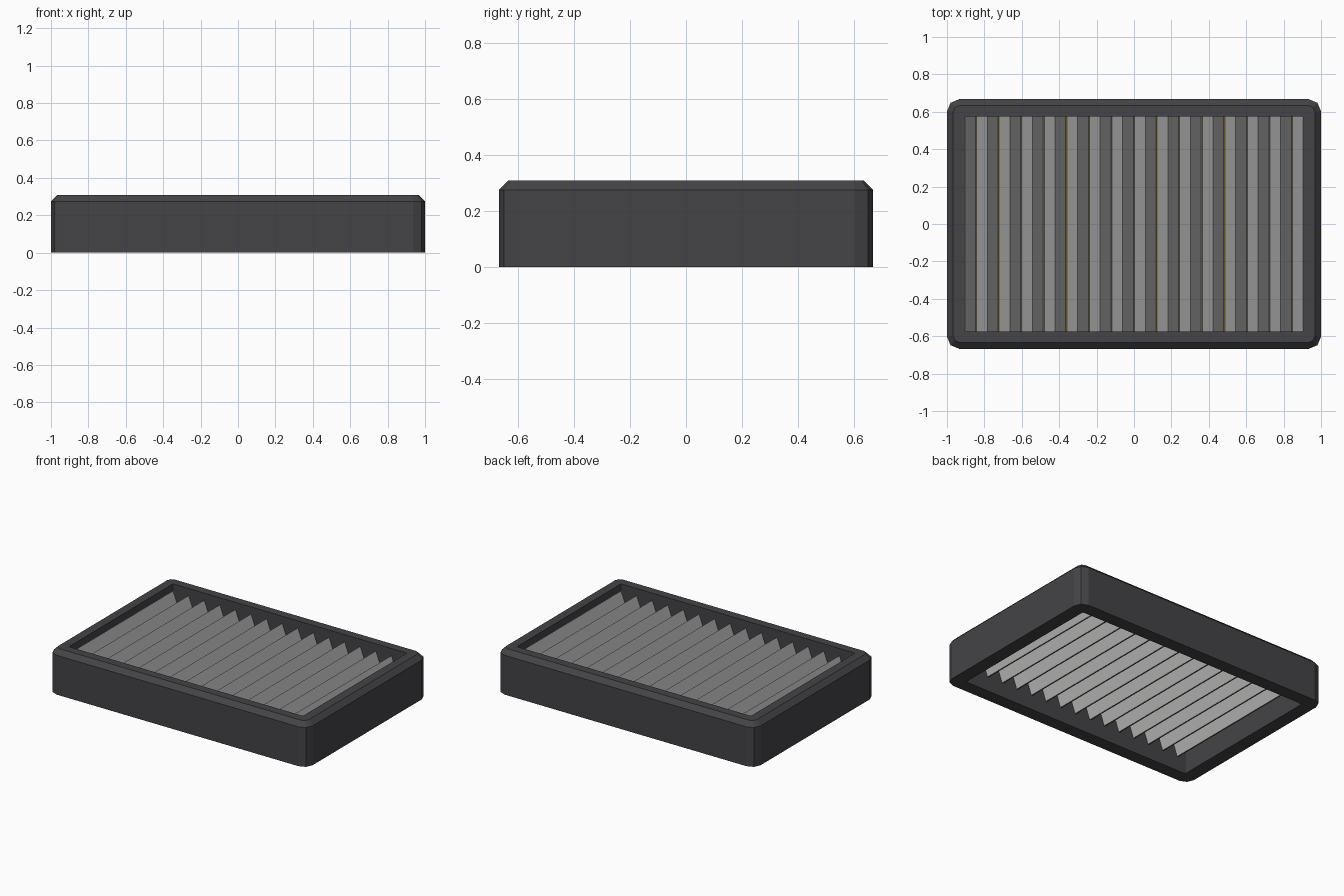
import bpy, bmesh, math

if "Cube" in bpy.data.objects:
    bpy.data.objects.remove(bpy.data.objects["Cube"])


def material(name, rgb):
    m = bpy.data.materials.new(name)
    m.diffuse_color = (*rgb, 1)
    m.use_nodes = True
    m.node_tree.nodes["Principled BSDF"].inputs["Base Color"].default_value = m.diffuse_color
    return m


def make_object(name, bm, mats):
    bmesh.ops.recalc_face_normals(bm, faces=bm.faces)
    mesh = bpy.data.meshes.new(name)
    bm.to_mesh(mesh)
    bm.free()
    for m in mats:
        mesh.materials.append(m)
    obj = bpy.data.objects.new(name, mesh)
    bpy.context.collection.objects.link(obj)
    return obj


def rounded_ring(bm, hx, hy, r, z, segments=2):
    """Rectangle outline with stepped round corners."""
    ring = []
    for i, (sx, sy) in enumerate([(1, 1), (-1, 1), (-1, -1), (1, -1)]):
        for k in range(segments + 1):
            a = math.pi / 2 * (i + k / segments)
            ring.append(bm.verts.new((sx * (hx - r) + r * math.cos(a),
                                      sy * (hy - r) + r * math.sin(a), z)))
    return ring


charcoal = material("charcoal plastic", (0.058, 0.056, 0.062))
paper = material("grey filter paper", (0.50, 0.50, 0.50))
glue = material("dark amber glue", (0.20, 0.14, 0.04))

HX, HY, TOP = 1.0, 0.667, 0.308        # outer half sizes and height
IX, IY = 0.905, 0.575                  # opening half sizes
CH = 0.033                             # top chamfer

# Frame: closed cross-section swept through five rounded rings
bm = bmesh.new()
rings = [
    rounded_ring(bm, HX, HY, 0.065, 0),
    rounded_ring(bm, HX, HY, 0.065, TOP - CH),
    rounded_ring(bm, HX - CH, HY - CH, 0.035, TOP),
    rounded_ring(bm, IX, IY, 0.01, TOP),
    rounded_ring(bm, IX, IY, 0.01, 0),
]
for a, b in zip(rings, rings[1:] + rings[:1]):
    for i in range(len(a)):
        j = (i + 1) % len(a)
        bm.faces.new((a[i], a[j], b[j], b[i]))
make_object("frame", bm, [charcoal])

# Pleated sheet: zigzag with a narrow glue line along each valley
FOLDS, PEAK, VALLEY, GLUE = 15, 0.257, 0.103, 0.004
pitch = 2 * IX / FOLDS
profile = [(-IX, PEAK)]
for k in range(FOLDS):
    x = -IX + k * pitch
    profile += [(x + pitch / 2 - GLUE, VALLEY),
                (x + pitch / 2 + GLUE, VALLEY),
                (x + pitch, PEAK)]
bm = bmesh.new()
rows = [[bm.verts.new((x, y, z)) for x, z in profile] for y in (-IY, IY)]
for i in range(len(profile) - 1):
    f = bm.faces.new((rows[0][i], rows[0][i + 1], rows[1][i + 1], rows[1][i]))
    f.material_index = 1 if i % 3 == 1 else 0
pleats = make_object("pleated_filter", bm, [paper, glue])
mod = pleats.modifiers.new("paper thickness", "SOLIDIFY")
mod.thickness = 0.003
mod.offset = 0
